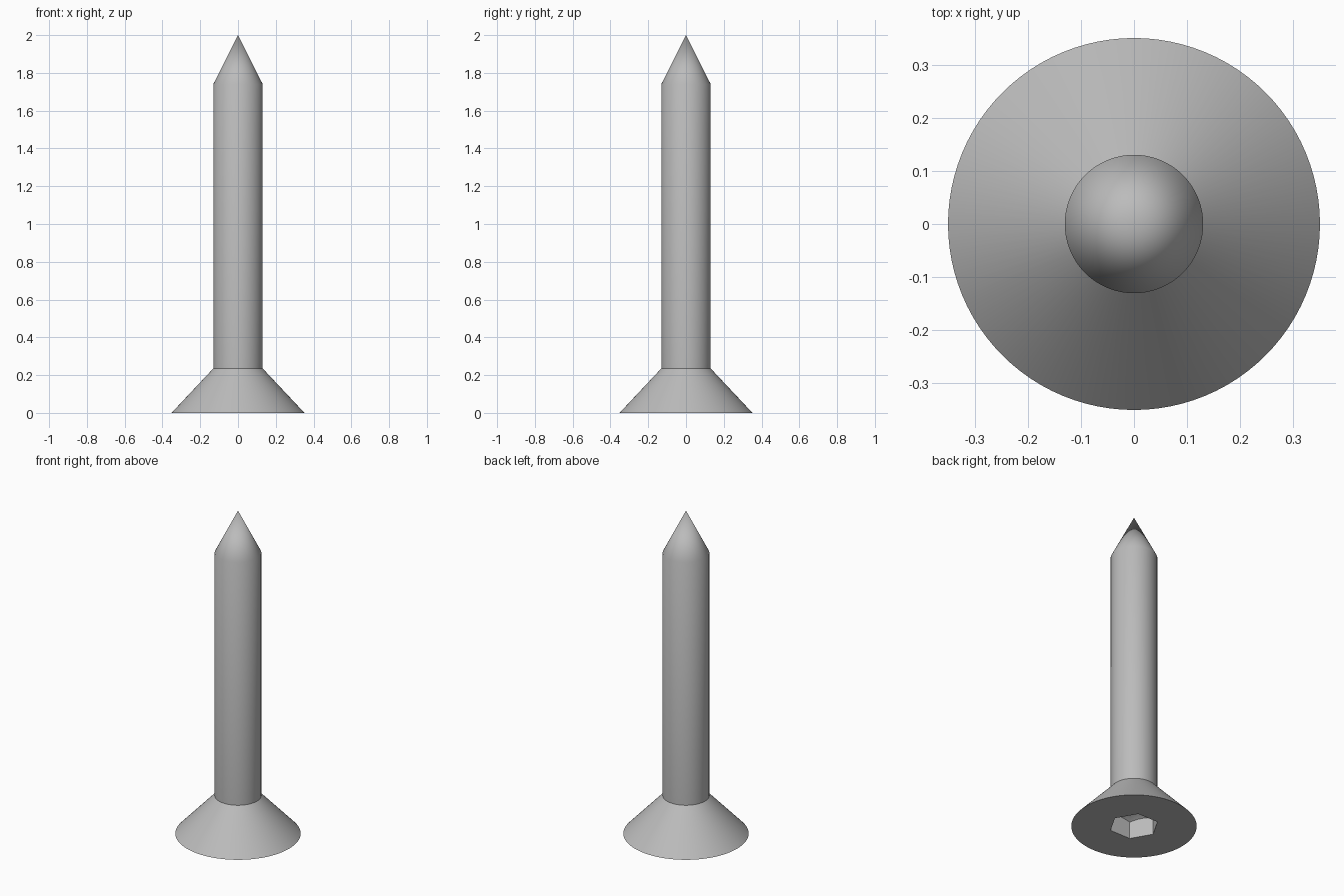
import bpy, math

if "Cube" in bpy.data.objects:
    bpy.data.objects.remove(bpy.data.objects["Cube"], do_unlink=True)

HEAD_R, SHANK_R, HEAD_TOP, TIP_START, TOP = 0.352, 0.131, 0.235, 1.74, 2.0
SIDES = 96

steel = bpy.data.materials.new("grey steel")
steel.use_nodes = True
grey = (0.5, 0.5, 0.5, 1)
steel.diffuse_color = grey
steel.node_tree.nodes["Principled BSDF"].inputs["Base Color"].default_value = grey


def lathe(name, profile, sides, turn=0.0):
    """Revolve (radius, z) points about z, closing both ends."""
    verts, rings = [], []
    for r, z in profile:
        count = sides if r > 0 else 1
        rings.append([len(verts) + i for i in range(count)])
        for i in range(count):
            a = turn + math.tau * i / sides
            verts.append((r * math.cos(a), r * math.sin(a), z))
    faces = []
    for low, high in zip(rings, rings[1:]):
        for i in range(sides):
            j = (i + 1) % sides
            if len(high) == 1:
                faces.append((low[i], low[j], high[0]))
            else:
                faces.append((low[i], low[j], high[j], high[i]))
    faces.append(rings[0][::-1])
    if len(rings[-1]) > 1:
        faces.append(rings[-1])
    mesh = bpy.data.meshes.new(name)
    mesh.from_pydata(verts, [], faces)
    mesh.materials.append(steel)
    obj = bpy.data.objects.new(name, mesh)
    bpy.context.collection.objects.link(obj)
    return obj


def boolean(obj, cutter, operation):
    """Apply a boolean and drop the cutter."""
    mod = obj.modifiers.new("cut", "BOOLEAN")
    mod.object, mod.operation, mod.solver = cutter, operation, "EXACT"
    bpy.context.view_layer.objects.active = obj
    bpy.ops.object.modifier_apply(modifier=mod.name)
    bpy.data.objects.remove(cutter, do_unlink=True)


# Countersunk head, shank and pointed tip in one turned body
screw = lathe("screw", [(HEAD_R, 0), (SHANK_R, HEAD_TOP),
                        (SHANK_R, TIP_START), (0, TOP)], SIDES)

# Hexagonal drive socket with a drilled conical floor
SOCKET_R, WALL = 0.14, 0.10
socket = lathe("socket_cutter", [(SOCKET_R, -0.1), (SOCKET_R, 0.4)], 6)
drill = lathe("drill_cutter", [(SOCKET_R + 0.01, -0.2), (SOCKET_R + 0.01, WALL),
                               (0, WALL + 0.08)], SIDES)
boolean(socket, drill, "INTERSECT")
boolean(screw, socket, "DIFFERENCE")

bpy.ops.object.select_all(action="DESELECT")
screw.select_set(True)
bpy.context.view_layer.objects.active = screw
bpy.ops.object.shade_smooth_by_angle(angle=math.radians(30))
